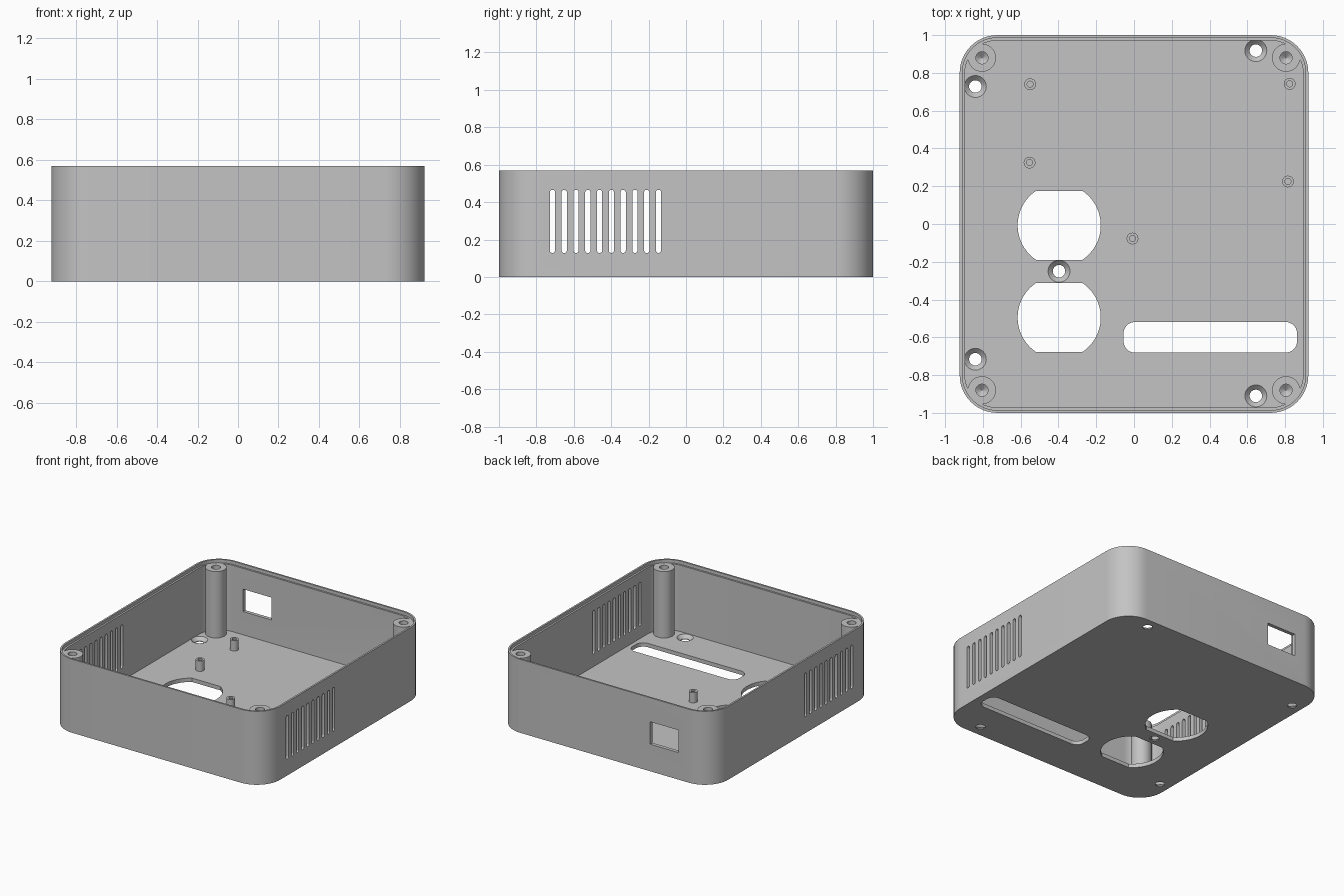
import bpy, bmesh
from math import sin, cos, pi, asin
from mathutils import Matrix

if "Cube" in bpy.data.objects:
    bpy.data.objects.remove(bpy.data.objects["Cube"], do_unlink=True)

HX, HY, HEIGHT, CORNER = 0.923, 1.0, 0.57, 0.2
FLOOR, WALL, LIP = 0.03, 0.028, 0.014
LEDGE_Z = 0.545

gray = bpy.data.materials.new("light_gray_plastic")
gray.use_nodes = True
colour = (0.55, 0.55, 0.55, 1)
gray.diffuse_color = colour
gray.node_tree.nodes["Principled BSDF"].inputs["Base Color"].default_value = colour


def arc(cx, cy, r, a0, a1, n):
    return [(cx + r * cos(a0 + (a1 - a0) * i / n), cy + r * sin(a0 + (a1 - a0) * i / n))
            for i in range(n + 1)]


def rounded_rect(hx, hy, r, n=12):
    pts = []
    for k, (sx, sy) in enumerate([(1, 1), (-1, 1), (-1, -1), (1, -1)]):
        pts += arc(sx * (hx - r), sy * (hy - r), r, k * pi / 2, (k + 1) * pi / 2, n)
    return pts


def circle(r, n=40):
    return arc(0, 0, r, 0, 2 * pi, n)[:-1]


def loft(bm, rings, matrix=Matrix()):
    """Closed solid through (outline, z) rings, capped at both ends."""
    loops = [[bm.verts.new(matrix @ Matrix.Translation((x, y, z)).translation)
              for x, y in outline] for outline, z in rings]
    for a, b in zip(loops, loops[1:]):
        for i in range(len(a)):
            j = (i + 1) % len(a)
            bm.faces.new((a[i], a[j], b[j], b[i]))
    bm.faces.new(loops[0][::-1])
    bm.faces.new(loops[-1])


def finish(name, bm):
    bmesh.ops.remove_doubles(bm, verts=bm.verts, dist=1e-5)
    bmesh.ops.recalc_face_normals(bm, faces=bm.faces)
    mesh = bpy.data.meshes.new(name)
    bm.to_mesh(mesh)
    bm.free()
    mesh.materials.append(gray)
    obj = bpy.data.objects.new(name, mesh)
    bpy.context.collection.objects.link(obj)
    return obj


def select(obj):
    bpy.ops.object.select_all(action='DESELECT')
    obj.select_set(True)
    bpy.context.view_layer.objects.active = obj


def smooth(obj):
    select(obj)
    bpy.ops.object.shade_smooth_by_angle(angle=0.5)


def move(x, y, z=0):
    return Matrix.Translation((x, y, z))


# Open tray with a stepped rim
def inset(d):
    return rounded_rect(HX - d, HY - d, CORNER - d)


bm = bmesh.new()
loft(bm, [(inset(0), 0), (inset(0), HEIGHT), (inset(LIP), HEIGHT),
          (inset(LIP), LEDGE_Z), (inset(WALL), LEDGE_Z), (inset(WALL), FLOOR)])
enclosure = finish("enclosure_shell", bm)

cut = bmesh.new()
low, high = -0.05, FLOOR + 0.05

# Socket openings: circles with flat top and bottom
r, a = 0.22, asin(0.183 / 0.22)
socket = arc(0, 0, r, -a, a, 24) + arc(0, 0, r, pi - a, pi + a, 24)
for y in (-0.007, -0.495):
    loft(cut, [(socket, low), (socket, high)], move(-0.396, y))

# Long floor slot
slot = rounded_rect(0.459, 0.081, 0.06)
loft(cut, [(slot, low), (slot, high)], move(0.404, -0.6))

# Countersunk mounting holes
for x, y in [(-0.84, 0.728), (0.645, 0.918), (-0.84, -0.716), (0.645, -0.91), (-0.397, -0.25)]:
    loft(cut, [(circle(0.033), low), (circle(0.033), 0.005),
               (circle(0.058), FLOOR), (circle(0.058), FLOOR + 0.002)], move(x, y))

# Side vents, each cutter passing through both walls
vent = rounded_rect(0.014, 0.169, 0.0139, 6)
along_x = Matrix(((0, 0, 1, 0), (1, 0, 0, 0), (0, 1, 0, 0), (0, 0, 0, 1)))
for i in range(10):
    loft(cut, [(vent, -1.1), (vent, 1.1)], move(0, -0.714 + 0.063 * i, 0.297) @ along_x)

# Connector window in the back wall
window = [(-0.122, -0.087), (0.122, -0.087), (0.122, 0.087), (-0.122, 0.087)]
along_y = Matrix.Rotation(pi / 2, 4, 'X')
loft(cut, [(window, -0.1), (window, 0.1)], move(-0.515, HY, 0.297) @ along_y)

cutter = finish("opening_cutter", cut)
cutter.hide_render = True
mod = enclosure.modifiers.new("openings", 'BOOLEAN')
mod.operation, mod.solver, mod.object = 'DIFFERENCE', 'EXACT', cutter
select(enclosure)
bpy.ops.object.modifier_apply(modifier=mod.name)
bpy.data.objects.remove(cutter, do_unlink=True)
smooth(enclosure)

# Corner screw posts with blind drilled holes
base = FLOOR - 0.005
for sx, side in ((-1, "right"), (1, "left")):
    for sy, end in ((-1, "front"), (1, "back")):
        bm = bmesh.new()
        loft(bm, [(circle(0.074), base), (circle(0.074), LEDGE_Z), (circle(0.032), LEDGE_Z),
                  (circle(0.032), 0.25), (circle(0.001), 0.225)], move(sx * 0.805, sy * 0.88))
        smooth(finish(f"{end}_{side}_post", bm))

# Small board standoffs
top = FLOOR + 0.08
for i, (x, y) in enumerate([(-0.55, 0.74), (-0.553, 0.325), (0.824, 0.742),
                            (0.815, 0.225), (-0.008, -0.077)]):
    bm = bmesh.new()
    loft(bm, [(circle(0.031, 24), base), (circle(0.031, 24), top),
              (circle(0.016, 24), top), (circle(0.016, 24), FLOOR)], move(x, y))
    smooth(finish(f"board_standoff_{i + 1}", bm))
